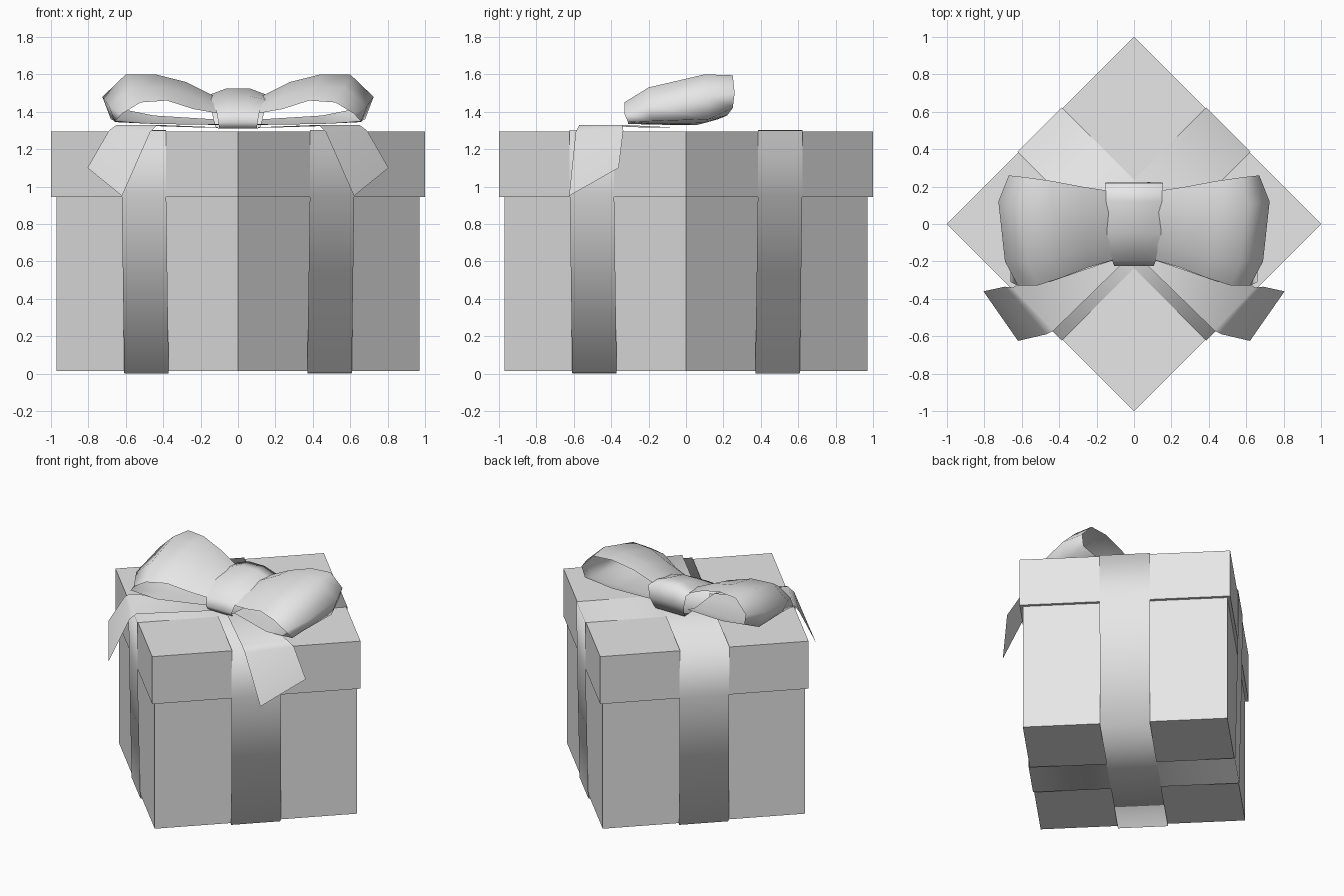
import bpy, bmesh, math
from mathutils import Matrix

if "Cube" in bpy.data.objects:
    bpy.data.objects.remove(bpy.data.objects["Cube"])

grey = bpy.data.materials.new("light grey")
grey.diffuse_color = (0.8, 0.8, 0.8, 1)
grey.use_nodes = True
grey.node_tree.nodes["Principled BSDF"].inputs["Base Color"].default_value = grey.diffuse_color
DIAG = Matrix.Rotation(math.radians(45), 4, 'Z')


def finish(bm, name, smooth):
    me = bpy.data.meshes.new(name)
    for f in bm.faces:
        f.smooth = smooth
    bm.to_mesh(me)
    bm.free()
    me.materials.append(grey)
    ob = bpy.data.objects.new(name, me)
    bpy.context.collection.objects.link(ob)
    return ob


def box(name, half, z0, z1):
    bm = bmesh.new()
    size = Matrix.Diagonal((2 * half, 2 * half, z1 - z0, 1))
    bmesh.ops.create_cube(bm, size=1, matrix=Matrix.Translation((0, 0, (z0 + z1) / 2)) @ DIAG @ size)
    return finish(bm, name, False)


def sheet(name, rows, closed=False, matrix=None, face_up=False):
    """Skin a grid of points into a thin smooth band."""
    bm = bmesh.new()
    grid = [[bm.verts.new(p) for p in row] for row in rows]
    if closed:
        grid.append(grid[0])
    for a, b in zip(grid, grid[1:]):
        for i in range(len(a) - 1):
            bm.faces.new((a[i], a[i + 1], b[i + 1], b[i]))
    if matrix:
        bm.transform(matrix)
    bmesh.ops.recalc_face_normals(bm, faces=bm.faces)
    bm.normal_update()
    if face_up and sum(f.normal.z for f in bm.faces) < 0:
        bmesh.ops.reverse_faces(bm, faces=bm.faces)
    return finish(bm, name, True)


# Box body and overhanging lid, turned corner-forward
box("box_body", 0.686, 0.015, 0.95)
box("box_lid", 0.707, 0.945, 1.295)

# Two ribbons wrapped right round the box
W = 0.168
for name, turn, lift in (("ribbon_a", 45, 0.0), ("ribbon_b", 135, 0.004)):
    half = [(0.692, lift), (0.711, 0.945), (0.713, 1.299 + lift)]
    loop = half + [(-x, z) for x, z in reversed(half)]
    sheet(name, [[(x, -W, z), (x, W, z)] for x, z in loop], True,
          Matrix.Rotation(math.radians(turn), 4, 'Z'))

# Bow loops: cross-sections from front to back, each running over the top and under
LOOP = [
    [(.10, -.19, 1.39), (.24, -.23, 1.415), (.38, -.285, 1.46), (.52, -.33, 1.45),
     (.62, -.33, 1.39), (.66, -.31, 1.345), (.45, -.31, 1.335), (.10, -.19, 1.335)],
    [(.10, -.10, 1.43), (.25, -.14, 1.49), (.41, -.18, 1.53), (.57, -.20, 1.53),
     (.69, -.20, 1.43), (.66, -.18, 1.35), (.44, -.16, 1.335), (.10, -.10, 1.33)],
    [(.12, .06, 1.48), (.28, .08, 1.56), (.44, .10, 1.60), (.60, .10, 1.60),
     (.725, .12, 1.48), (.68, .12, 1.36), (.45, .10, 1.34), (.12, .06, 1.33)],
    [(.15, .18, 1.49), (.28, .20, 1.55), (.44, .23, 1.595), (.58, .25, 1.595),
     (.67, .26, 1.50), (.65, .25, 1.42), (.45, .22, 1.38), (.13, .17, 1.36)],
]
# Tails: inner and outer edge, draped over the lid and flaring down
TAIL = [
    [(.05, -.20, 1.315), (.17, -.04, 1.315)],
    [(.43, -.57, 1.33), (.65, -.34, 1.33)],
    [(.47, -.59, 1.29), (.69, -.335, 1.30)],
    [(.62, -.625, .95), (.805, -.36, 1.10)],
]
for side, s in (("left", -1), ("right", 1)):
    flip = Matrix.Diagonal((s, 1, 1, 1))
    sheet("bow_loop_" + side, LOOP, matrix=flip)
    sheet("bow_tail_" + side, TAIL, matrix=flip, face_up=True)

# Knot: band round the middle, wider and crowned at the back (y, z, half width, crown)
KNOT = [(-.20, 1.31, .10, 0), (-.225, 1.345, .105, 0), (-.20, 1.40, .115, .005),
        (-.05, 1.465, .145, .02), (.12, 1.49, .155, .035), (.22, 1.485, .155, .03),
        (.225, 1.40, .14, 0), (.19, 1.315, .12, 0)]
sheet("bow_knot", [[(-w, y, z), (-w * .4, y, z + c), (w * .4, y, z + c), (w, y, z)]
                   for y, z, w, c in KNOT], True)
